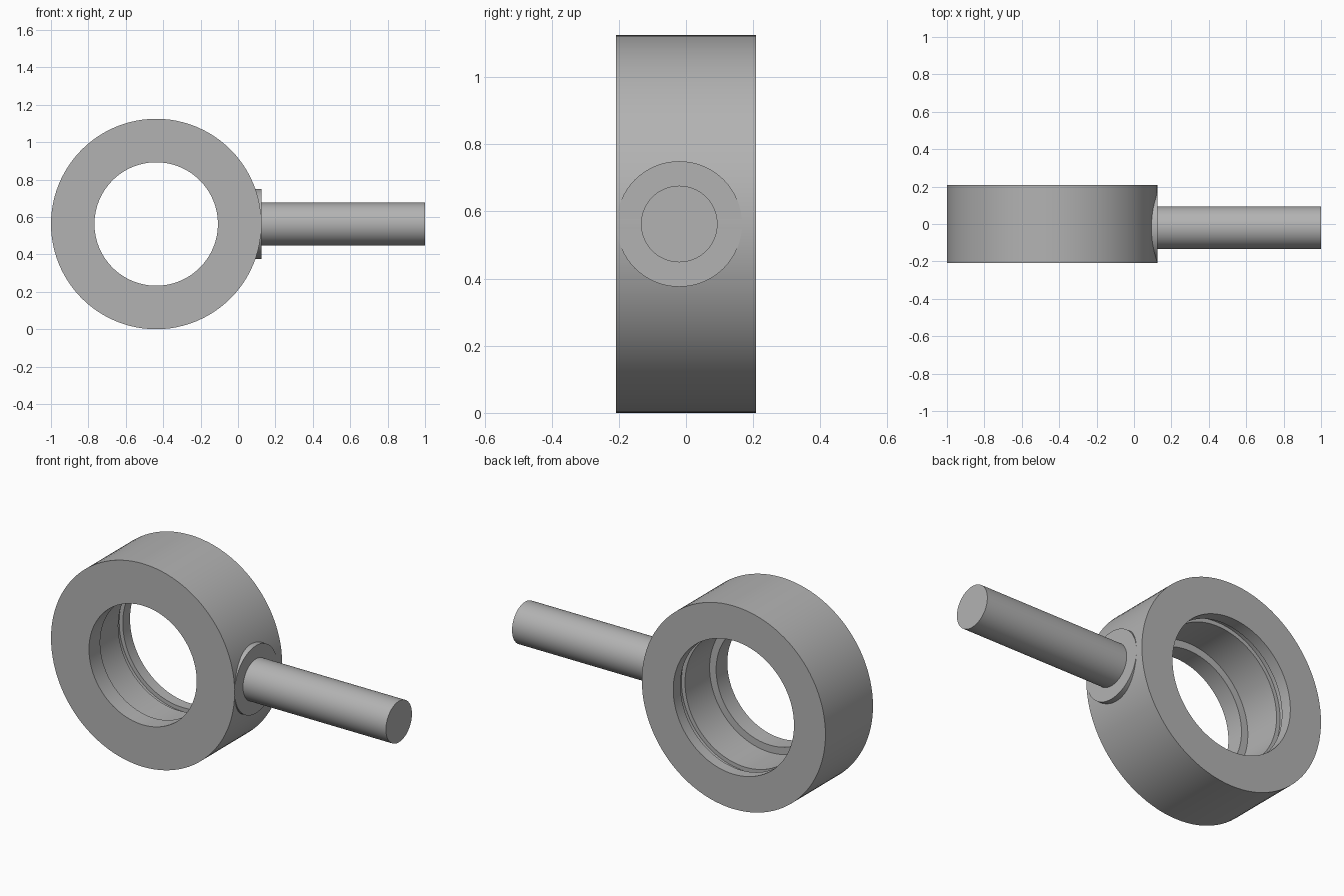
import bpy, bmesh, math
from mathutils import Matrix, Vector

cube = bpy.data.objects.get("Cube")
if cube:
    bpy.data.objects.remove(cube, do_unlink=True)

grey = bpy.data.materials.new("machined_grey")
grey.use_nodes = True
grey.diffuse_color = (0.45, 0.45, 0.45, 1)
grey.node_tree.nodes["Principled BSDF"].inputs["Base Color"].default_value = grey.diffuse_color

RING_X, RING_Z, RING_R = -0.4375, 0.5625, 0.5625
HALF = 0.208
ROD_Y = -0.02


def finish(name, bm):
    bmesh.ops.recalc_face_normals(bm, faces=bm.faces[:])
    mesh = bpy.data.meshes.new(name)
    bm.to_mesh(mesh)
    bm.free()
    obj = bpy.data.objects.new(name, mesh)
    bpy.context.collection.objects.link(obj)
    mesh.materials.append(grey)
    bpy.ops.object.select_all(action='DESELECT')
    obj.select_set(True)
    bpy.context.view_layer.objects.active = obj
    bpy.ops.object.shade_smooth_by_angle(angle=math.radians(30))
    return obj


def lathe_ring(name, profile, steps):
    """Spin a closed (radius, y) profile around the ring axis."""
    bm = bmesh.new()
    verts = [bm.verts.new((r, y, 0)) for r, y in profile]
    edges = [bm.edges.new((v, verts[i - 1])) for i, v in enumerate(verts)]
    bmesh.ops.spin(bm, geom=verts + edges, cent=(0, 0, 0), axis=(0, 1, 0),
                   angle=math.tau, steps=steps)
    bmesh.ops.remove_doubles(bm, verts=bm.verts[:], dist=1e-4)
    bmesh.ops.translate(bm, verts=bm.verts[:], vec=(RING_X, 0, RING_Z))
    return finish(name, bm)


def rod_along_x(name, radius, x0, x1, sides):
    bm = bmesh.new()
    place = Matrix.Translation(Vector(((x0 + x1) / 2, ROD_Y, RING_Z))) @ Matrix.Rotation(math.pi / 2, 4, 'Y')
    bmesh.ops.create_cone(bm, cap_ends=True, segments=sides, radius1=radius,
                          radius2=radius, depth=x1 - x0, matrix=place)
    return finish(name, bm)


# Housing ring: front shoulder, stepped bore and a retaining groove near the back
SHOULDER, BORE, GROOVE = 0.33, 0.37, 0.392
lathe_ring("housing_ring", [
    (RING_R, -HALF), (RING_R, HALF),
    (BORE, HALF), (BORE, 0.145),
    (GROOVE, 0.145), (GROOVE, 0.105),
    (BORE, 0.105), (BORE, -0.11),
    (SHOULDER, -0.11), (SHOULDER, -HALF),
], 96)

# Flat round boss and the handle rod
rod_along_x("rod_boss", 0.187, 0.0, 0.1245, 64)
rod_along_x("handle_rod", 0.114, 0.05, 1.0, 64)
